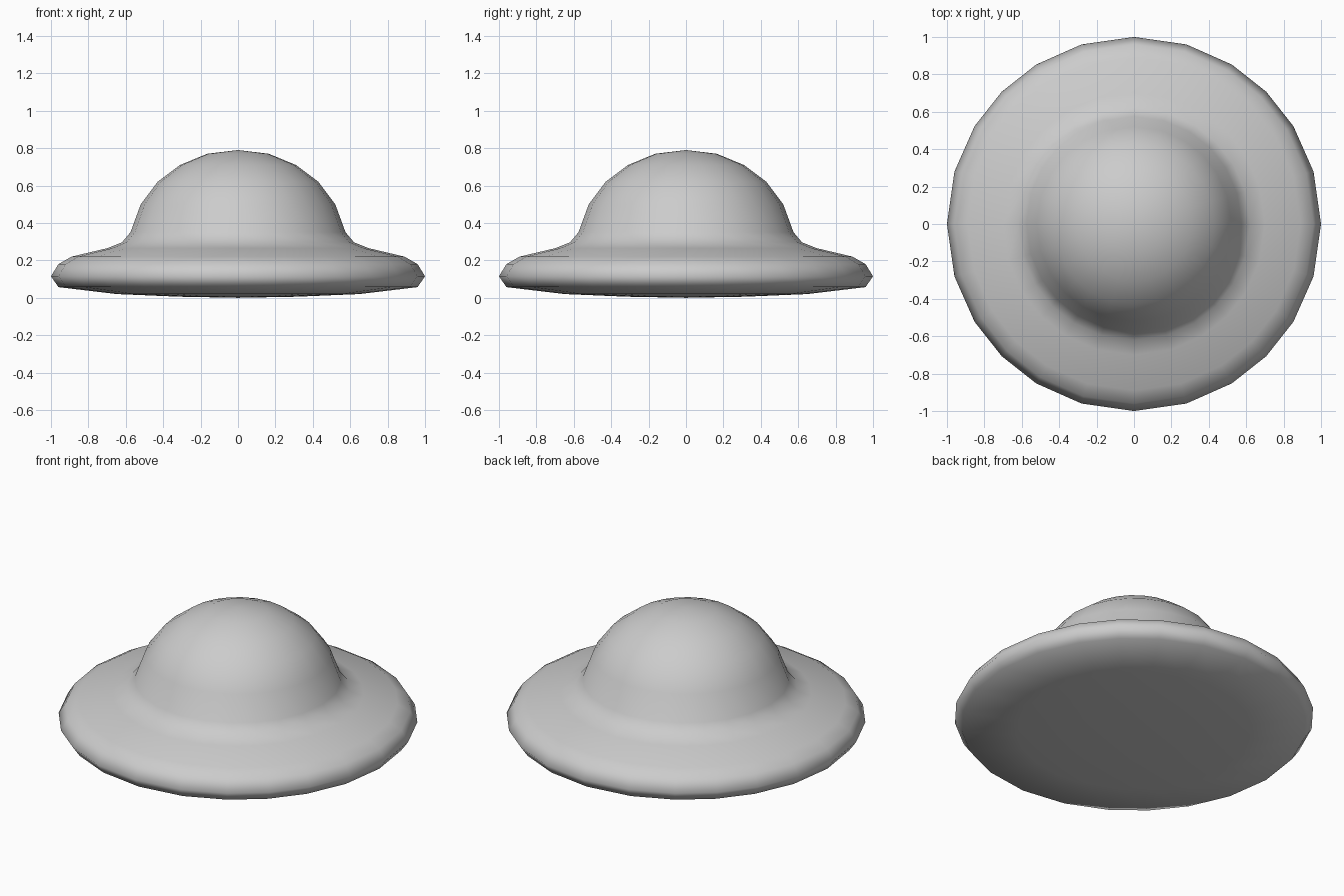
import bpy, bmesh
from math import radians, cos, sin

if "Cube" in bpy.data.objects:
    bpy.data.objects.remove(bpy.data.objects["Cube"])

# Spacing of the 24 sides: slightly wider near the axes, as in a rounded box
QUARTER = [0, 16.3, 31.5, 45, 58.5, 73.7]
ANGLES = [radians(a + 90 * q) for q in range(4) for a in QUARTER]

# Radius / height profile, from top of dome, over the brim, to the underside
PROFILE = [(0.165, 0.77), (0.31, 0.71), (0.43, 0.62), (0.52, 0.50),
           (0.575, 0.35), (0.62, 0.297), (0.70, 0.265), (0.89, 0.22),
           (0.96, 0.18), (1.0, 0.115), (0.96, 0.057), (0.65, 0.02),
           (0.32, 0.006)]


def lathe(name, profile, top, bottom):
    bm = bmesh.new()
    rings = [[bm.verts.new((r * cos(a), r * sin(a), z)) for a in ANGLES]
             for r, z in profile]
    n = len(ANGLES)
    for upper, lower in zip(rings, rings[1:]):
        for i in range(n):
            j = (i + 1) % n
            bm.faces.new((upper[i], lower[i], lower[j], upper[j]))
    # Closing fans at the two poles
    for ring, z in ((rings[0], top), (rings[-1], bottom)):
        pole = bm.verts.new((0, 0, z))
        for i in range(n):
            bm.faces.new((pole, ring[i], ring[(i + 1) % n]))
    bmesh.ops.recalc_face_normals(bm, faces=bm.faces)
    for f in bm.faces:
        f.smooth = True
    mesh = bpy.data.meshes.new(name)
    bm.to_mesh(mesh)
    bm.free()
    obj = bpy.data.objects.new(name, mesh)
    bpy.context.collection.objects.link(obj)
    return obj


# Domed hat with a wide rounded brim, one continuous surface
lathe("domed_brim_hat", PROFILE, 0.79, 0.0)
